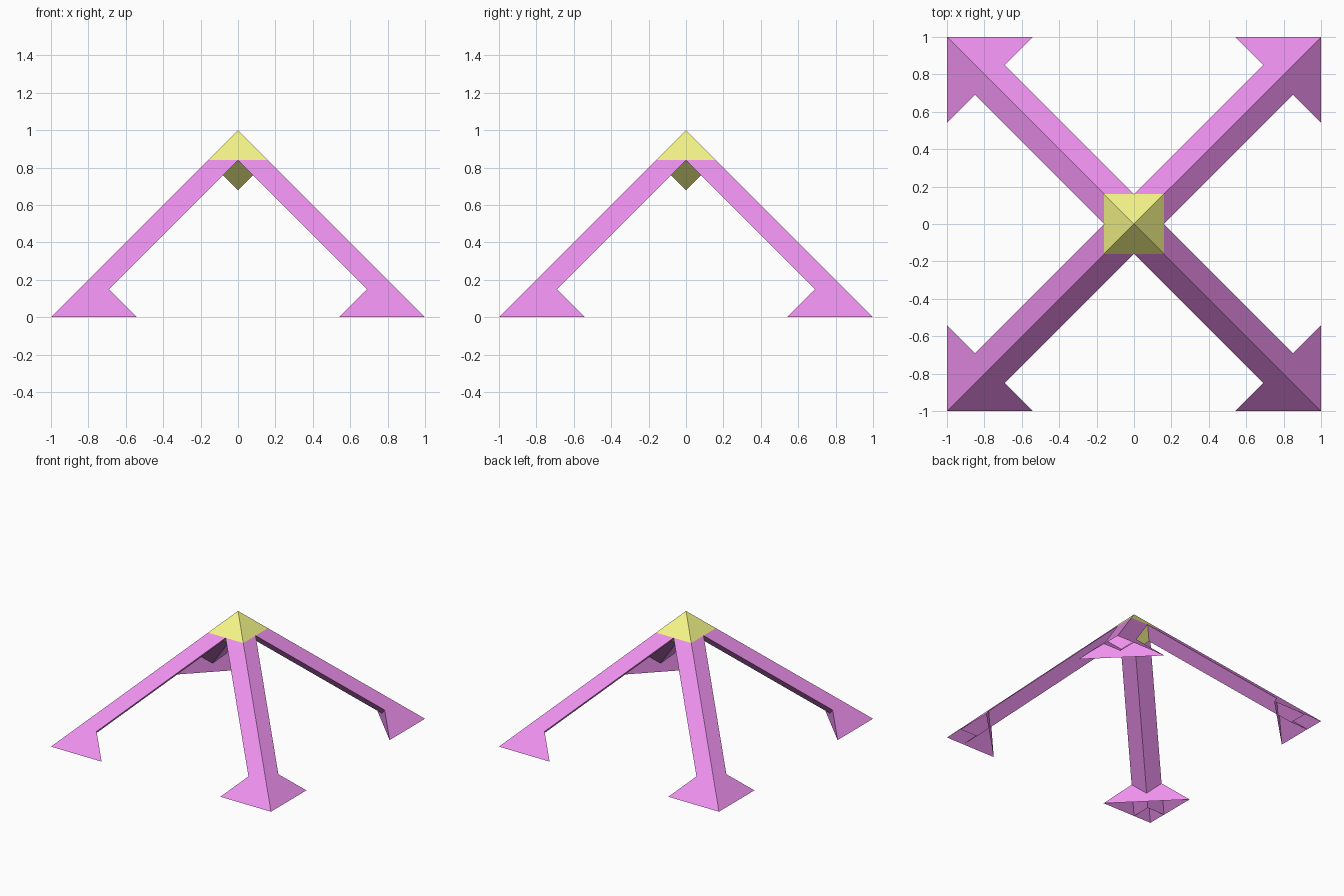
import bpy, bmesh

if "Cube" in bpy.data.objects:
    bpy.data.objects.remove(bpy.data.objects["Cube"])

W = 0.16      # beam width and cap half width
FOOT = 0.46   # foot length along the ground


def material(name, color):
    m = bpy.data.materials.new(name)
    m.diffuse_color = color
    m.use_nodes = True
    m.node_tree.nodes["Principled BSDF"].inputs["Base Color"].default_value = m.diffuse_color
    return m


def build(name, verts, faces, mat, mirror=False):
    bm = bmesh.new()
    vs = [bm.verts.new(v) for v in verts]
    for f in faces:
        bm.faces.new([vs[i] for i in f])
    bmesh.ops.recalc_face_normals(bm, faces=bm.faces[:])
    me = bpy.data.meshes.new(name)
    bm.to_mesh(me)
    bm.free()
    me.materials.append(mat)
    ob = bpy.data.objects.new(name, me)
    bpy.context.collection.objects.link(ob)
    if mirror:
        mod = ob.modifiers.new("Mirror", 'MIRROR')
        mod.use_axis = (True, True, False)
        mod.use_mirror_merge = False
    return ob


def square(lo, hi, z):
    return [(lo, lo, z), (hi, lo, z), (hi, hi, z), (lo, hi, z)]


pink = material("pink", (0.85, 0.28, 0.85, 1))
yellow = material("yellow", (0.92, 0.92, 0.25, 1))

# cap: octahedron at the top of the pyramid frame
ring = square(-W, W, 1 - W)
build("top_cap", ring + [(0, 0, 1), (0, 0, 1 - 2 * W)],
      [(i, (i + 1) % 4, k) for i in range(4) for k in (4, 5)], yellow)

# legs: slanted diamond beams, open at the ends, following the pyramid edges
build("legs", square(0, W, 1 - W) + square(1 - W, 1, 0),
      [(i, (i + 1) % 4, (i + 1) % 4 + 4, i + 4) for i in range(4)], pink, True)

# feet: pyramid corners with an upright inner wall, open underneath
h = FOOT / 2
build("feet", [(1, 1, 0), (1 - FOOT, 1, 0), (1, 1 - FOOT, 0), (1 - h, 1 - h, h)],
      [(0, 1, 3), (0, 3, 2), (1, 2, 3)], pink, True)
